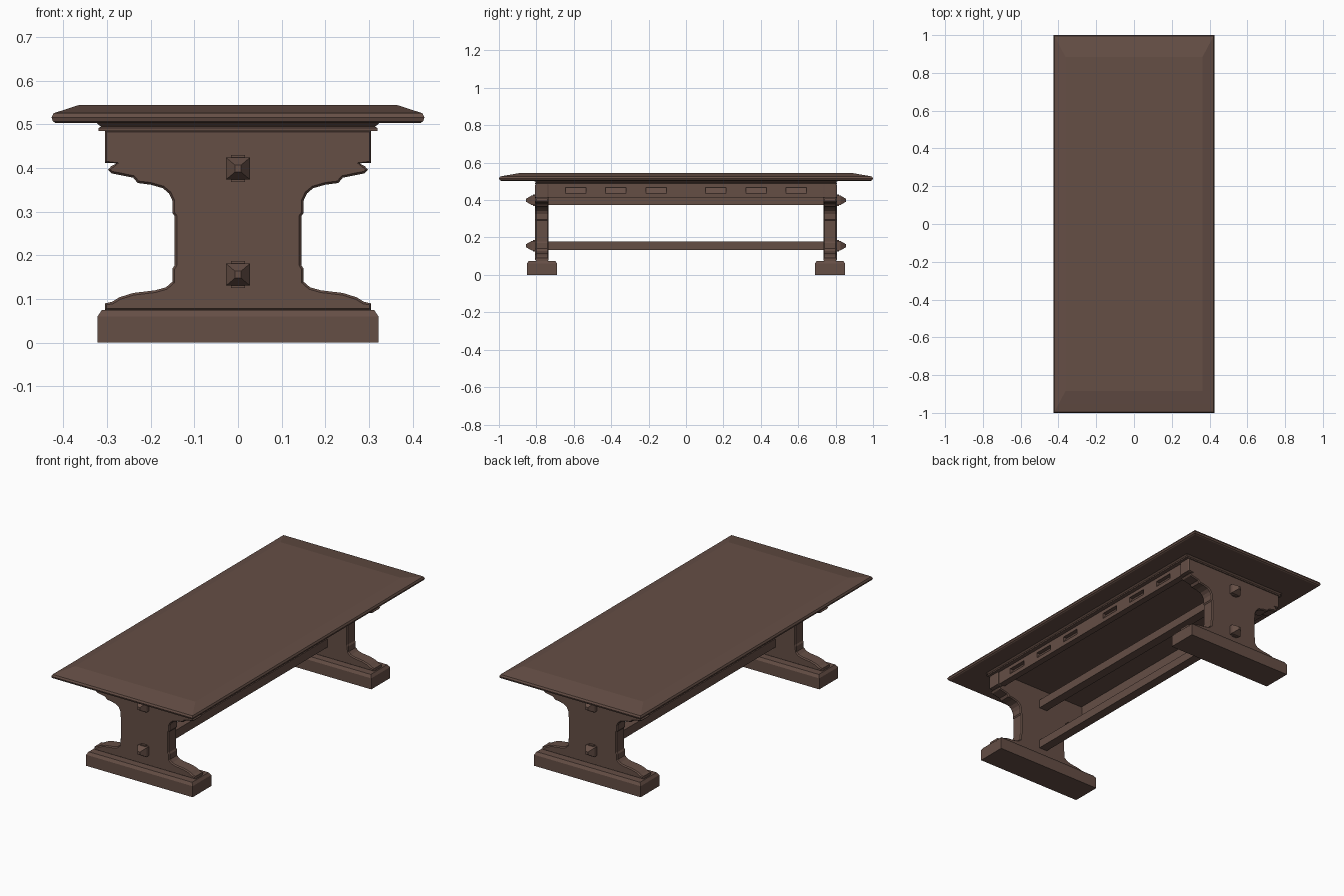
import bpy, bmesh
from mathutils import Matrix

if "Cube" in bpy.data.objects:
    bpy.data.objects.remove(bpy.data.objects["Cube"])

wood = bpy.data.materials.new("dark_wood")
wood.diffuse_color = (0.13, 0.077, 0.06, 1)
wood.use_nodes = True
wood.node_tree.nodes["Principled BSDF"].inputs["Base Color"].default_value = wood.diffuse_color


def finish(bm, name):
    bmesh.ops.recalc_face_normals(bm, faces=bm.faces)
    me = bpy.data.meshes.new(name)
    bm.to_mesh(me)
    bm.free()
    me.materials.append(wood)
    ob = bpy.data.objects.new(name, me)
    bpy.context.collection.objects.link(ob)
    return ob


def add_loft(bm, levels, mat=Matrix()):
    """Stack of rectangles given as (half x, half y, z), capped at both ends."""
    rings = [[bm.verts.new(mat @ Matrix.Translation((sx * hx, sy * hy, z)).translation)
              for sx, sy in ((-1, -1), (1, -1), (1, 1), (-1, 1))] for hx, hy, z in levels]
    bm.faces.new(rings[0])
    bm.faces.new(rings[-1])
    for a, b in zip(rings, rings[1:]):
        for i in range(4):
            j = (i + 1) % 4
            bm.faces.new((a[i], a[j], b[j], b[i]))


def loft(name, levels, mat=Matrix()):
    bm = bmesh.new()
    add_loft(bm, levels, mat)
    return finish(bm, name)


# Table top with raised, sloping border, and the moulding below it
loft("table_top", [(0.417, 0.990, 0.503), (0.424, 0.997, 0.507), (0.427, 1.0, 0.516),
                   (0.422, 0.995, 0.526), (0.400, 0.955, 0.533), (0.363, 0.885, 0.545)])
loft("top_moulding", [(0.320, 0.808, 0.485), (0.320, 0.808, 0.492),
                      (0.314, 0.802, 0.495), (0.325, 0.813, 0.504)])

# Right half of the trestle outline, bottom to top
half = [(0.305, 0.075), (0.305, 0.090), (0.288, 0.094), (0.272, 0.104), (0.240, 0.114),
        (0.190, 0.120), (0.165, 0.127), (0.150, 0.140), (0.150, 0.170), (0.145, 0.178),
        (0.145, 0.290), (0.150, 0.297), (0.150, 0.325), (0.158, 0.342), (0.172, 0.354),
        (0.200, 0.362), (0.230, 0.366), (0.240, 0.378), (0.270, 0.384), (0.290, 0.388),
        (0.298, 0.396), (0.290, 0.405), (0.278, 0.411), (0.305, 0.412), (0.305, 0.486)]
outline = half + [(-x, z) for x, z in reversed(half)]

for s, side in ((-1, "front"), (1, "back")):
    # Shaped trestle board with softened face edges
    bm = bmesh.new()
    rings = [[bm.verts.new((x, s * 0.77 + y, z)) for x, z in outline] for y in (-0.03, 0.03)]
    caps = [bm.faces.new(r) for r in rings]
    n = len(outline)
    for i in range(n):
        j = (i + 1) % n
        bm.faces.new((rings[0][i], rings[0][j], rings[1][j], rings[1][i]))
    bmesh.ops.recalc_face_normals(bm, faces=bm.faces)
    bmesh.ops.inset_individual(bm, faces=caps, thickness=0.005, depth=0.006)
    finish(bm, side + "_trestle")

    # Foot block
    loft(side + "_foot", [(0.322, 0.081, 0), (0.322, 0.081, 0.060), (0.312, 0.071, 0.075)],
         Matrix.Translation((0, s * 0.77, 0)))

    # Pointed tenon pegs with a small wedge behind each
    for z, level in ((0.399, "upper"), (0.156, "lower")):
        m = Matrix.Translation((0, 0, z)) @ Matrix.Rotation(-s * 1.5707963, 4, 'X')
        bm = bmesh.new()
        add_loft(bm, [(0.027, 0.025, 0.79), (0.027, 0.025, 0.826), (0.007, 0.008, 0.855)], m)
        add_loft(bm, [(0.016, 0.031, 0.79), (0.016, 0.031, 0.818)], m)
        finish(bm, f"{side}_{level}_peg")

# Long stretchers between the trestles
for z, level in ((0.396, "upper"), (0.156, "lower")):
    loft(level + "_stretcher", [(0.025, 0.76, z - 0.023), (0.025, 0.76, z + 0.023)])

# Side aprons with sloping carved notches
for s, side in ((-1, "left"), (1, "right")):
    apron = loft(side + "_apron", [(0.018, 0.76, 0.414), (0.018, 0.76, 0.486)],
                 Matrix.Translation((s * 0.280, 0, 0)))
    bm = bmesh.new()
    tri = [(0.305, 0.426), (0.276, 0.466), (0.305, 0.466)]
    for y in (-0.59, -0.375, -0.16, 0.16, 0.375, 0.59):
        a, b = [[bm.verts.new((s * x, y + d, z)) for x, z in tri] for d in (-0.055, 0.055)]
        bm.faces.new(a)
        bm.faces.new(b)
        for i in range(3):
            j = (i + 1) % 3
            bm.faces.new((a[i], a[j], b[j], b[i]))
    cutter = finish(bm, "notch_cutter")
    cutter.hide_render = True
    mod = apron.modifiers.new("notches", 'BOOLEAN')
    mod.operation = 'DIFFERENCE'
    mod.solver = 'EXACT'
    mod.object = cutter
    bpy.context.view_layer.objects.active = apron
    bpy.ops.object.modifier_apply(modifier=mod.name)
    bpy.data.objects.remove(cutter)
